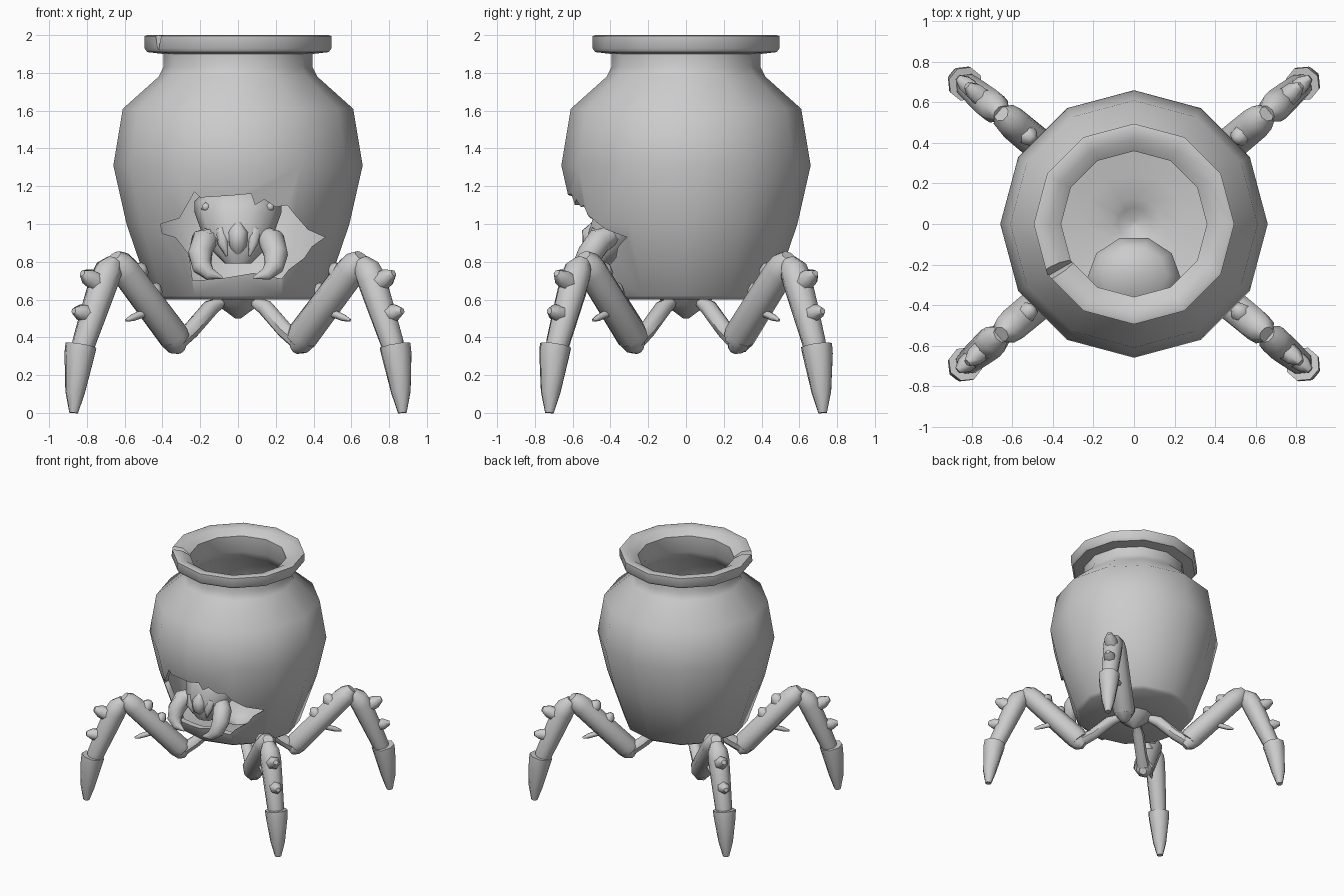
import bpy, bmesh, math
from mathutils import Vector, Matrix

if "Cube" in bpy.data.objects:
    bpy.data.objects.remove(bpy.data.objects["Cube"])

clay = bpy.data.materials.new("grey_clay")
clay.use_nodes = True
GREY = (0.6, 0.6, 0.6, 1)
clay.diffuse_color = GREY
clay.node_tree.nodes["Principled BSDF"].inputs["Base Color"].default_value = GREY


def finish(name, bm, angle=40):
    bmesh.ops.recalc_face_normals(bm, faces=bm.faces)
    me = bpy.data.meshes.new(name)
    bm.to_mesh(me)
    bm.free()
    ob = bpy.data.objects.new(name, me)
    bpy.context.collection.objects.link(ob)
    me.materials.append(clay)
    if angle:
        shade(ob, angle)
    return ob


def shade(ob, angle):
    bpy.ops.object.select_all(action='DESELECT')
    ob.select_set(True)
    bpy.context.view_layer.objects.active = ob
    bpy.ops.object.shade_smooth_by_angle(angle=math.radians(angle))


def loft(bm, rings):
    """Skin a list of closed rings and cap both ends."""
    rows = [[bm.verts.new(p) for p in ring] for ring in rings]
    n = len(rows[0])
    for a, b in zip(rows, rows[1:]):
        for i in range(n):
            j = (i + 1) % n
            bm.faces.new((a[i], a[j], b[j], b[i]))
    bm.faces.new(rows[0])
    bm.faces.new(rows[-1])


def circle(rx, ry, y, z, n):
    return [(rx * math.cos(math.tau * i / n), y + ry * math.sin(math.tau * i / n), z)
            for i in range(n)]


def tube(bm, points, radii, n=8):
    """Tapered limb along a path."""
    pts = [Vector(p) for p in points]
    rings = []
    for i, p in enumerate(pts):
        d = (pts[min(i + 1, len(pts) - 1)] - pts[max(i - 1, 0)]).normalized()
        side = d.cross(Vector((0.3, 1, 0.1))).normalized()
        up = d.cross(side)
        rings.append([p + radii[i] * (side * math.cos(math.tau * k / n) + up * math.sin(math.tau * k / n))
                      for k in range(n)])
    loft(bm, rings)


def cut(target, outline, y0, y1, matrix=Matrix()):
    """Cut a prism with an x-z outline out of the target."""
    bm = bmesh.new()
    loft(bm, [[matrix @ Vector((x, y, z)) for x, z in outline] for y in (y0, y1)])
    tool = finish("cutter", bm, 0)
    tool.hide_render = True
    mod = target.modifiers.new("cut", 'BOOLEAN')
    mod.operation = 'DIFFERENCE'
    mod.solver = 'EXACT'
    mod.object = tool
    bpy.context.view_layer.objects.active = target
    bpy.ops.object.modifier_apply(modifier=mod.name)
    bpy.data.objects.remove(tool)


# Hollow twelve-sided pot: pointed hub below, outside wall, rim, inside wall, pit
profile = [(0.015, 0.5), (0.11, 0.57), (0.14, 0.6), (0.43, 0.6), (0.46, 0.62), (0.59, 1.0),
           (0.66, 1.31), (0.61, 1.61), (0.42, 1.78), (0.395, 1.83), (0.395, 1.9), (0.48, 1.91),
           (0.495, 1.93), (0.495, 1.995), (0.48, 2.0), (0.42, 1.99), (0.36, 1.95),
           (0.365, 1.82), (0.4, 1.75), (0.57, 1.59), (0.62, 1.31), (0.55, 1.0), (0.43, 0.68),
           (0.25, 0.65), (0.13, 0.63), (0.08, 0.6), (0.015, 0.57)]
bm = bmesh.new()
loft(bm, [circle(r, r, 0, z, 12) for r, z in profile])
pot = finish("pot", bm, 0)

# Broken opening in the front and a chip in the rim
hole = [(-0.41, 1.0), (-0.31, 1.03), (-0.23, 1.17), (-0.2, 1.14), (-0.04, 1.15), (0.07, 1.16),
        (0.09, 1.1), (0.14, 1.13), (0.2, 1.09), (0.26, 1.1), (0.3, 1.05), (0.37, 0.97),
        (0.46, 0.93), (0.39, 0.88), (0.35, 0.82), (0.27, 0.76), (0.23, 0.71), (0.08, 0.74),
        (-0.1, 0.71), (-0.24, 0.7), (-0.26, 0.84), (-0.33, 0.93), (-0.4, 0.95)]
cut(pot, hole, -1, -0.2)
chip = [(-0.045, 2.05), (0.045, 2.05), (0.01, 1.92)]
cut(pot, chip, -0.6, -0.3, Matrix.Rotation(math.radians(-60), 4, 'Z'))
shade(pot, 45)

# Head: narrow chin, wide brow, domed crown
bm = bmesh.new()
loft(bm, [circle(rx, ry, y, z, 10) for z, rx, ry, y in
          [(0.79, 0.07, 0.05, -0.43), (0.85, 0.13, 0.1, -0.41), (0.95, 0.19, 0.165, -0.36),
           (1.06, 0.23, 0.21, -0.285), (1.12, 0.23, 0.205, -0.265), (1.19, 0.16, 0.14, -0.25),
           (1.22, 0.04, 0.04, -0.24)]])
finish("head", bm, 50)

# Short snout plate between the jaws
bm = bmesh.new()
tube(bm, [(0, -0.46, 1.02), (0, -0.5, 0.95), (0, -0.5, 0.89), (0, -0.47, 0.83)],
     [0.02, 0.055, 0.05, 0.015], 8)
finish("snout", bm, 50)

for side, s in (("left", 1), ("right", -1)):
    # Curved jaws, small fangs and eyes
    bm = bmesh.new()
    tube(bm, [(s * x, y, z) for x, y, z in
              [(0.13, -0.39, 0.94), (0.18, -0.46, 0.91), (0.2, -0.51, 0.84),
               (0.19, -0.55, 0.775), (0.15, -0.57, 0.735), (0.08, -0.58, 0.715)]],
         [0.05, 0.07, 0.066, 0.054, 0.035, 0.004], 10)
    finish(side + "_jaw", bm, 60)
    bm = bmesh.new()
    tube(bm, [(s * 0.09, -0.47, 0.97), (s * 0.08, -0.5, 0.9), (s * 0.06, -0.49, 0.83)],
         [0.03, 0.03, 0.005], 6)
    finish(side + "_fang", bm, 60)
    bm = bmesh.new()
    bmesh.ops.create_icosphere(bm, subdivisions=1, radius=0.026,
                               matrix=Matrix.Translation((s * 0.17, -0.4, 1.09)))
    finish(side + "_eye", bm, 60)


# One leg is described by distance out from the centre and height
def leg(name, sx, sy):
    def at(d, z):
        return Vector((sx * 0.77 * d, sy * 0.64 * d, z))

    def part(label, path, radii, n=8, angle=45):
        bm = bmesh.new()
        tube(bm, [at(*p) for p in path], radii, n)
        finish(name + label, bm, angle)

    part("_hip", [(0.12, 0.585), (0.19, 0.555), (0.32, 0.44), (0.43, 0.37)],
         [0.03, 0.045, 0.045, 0.05])
    part("_hip_joint", [(0.39, 0.335), (0.42, 0.36), (0.46, 0.4)], [0.03, 0.06, 0.07])
    part("_thigh", [(0.42, 0.38), (0.445, 0.41), (0.775, 0.75), (0.82, 0.795), (0.85, 0.83)],
         [0.075, 0.086, 0.082, 0.073, 0.04])
    part("_shin", [(0.85, 0.8), (0.89, 0.755), (0.92, 0.7), (0.98, 0.56), (1.06, 0.37), (1.075, 0.32)],
         [0.045, 0.075, 0.08, 0.074, 0.064, 0.055])
    part("_foot", [(1.08, 0.355), (1.09, 0.31), (1.12, 0.11), (1.13, 0.0)],
         [0.086, 0.083, 0.054, 0.024])
    # Low bumps above the thigh, spikes outside the shin, a thin one below the thigh
    spikes = [(0.6, 0.61, 0.55, 0.68, 0.05), (0.7, 0.72, 0.65, 0.785, 0.055),
              (0.95, 0.68, 1.07, 0.74, 0.055), (1.01, 0.52, 1.13, 0.54, 0.05),
              (0.64, 0.53, 0.77, 0.49, 0.022)]
    for i, (d0, z0, d1, z1, r) in enumerate(spikes):
        mid = (d0 * 0.35 + d1 * 0.65, z0 * 0.35 + z1 * 0.65)
        part(f"_spike_{i + 1}", [(d0, z0), mid, (d1, z1)], [r, r * 0.85, r * 0.35], 6, 60)


for end, sy in (("front", -1), ("back", 1)):
    for side, sx in (("left", 1), ("right", -1)):
        leg(f"{end}_{side}_leg", sx, sy)
